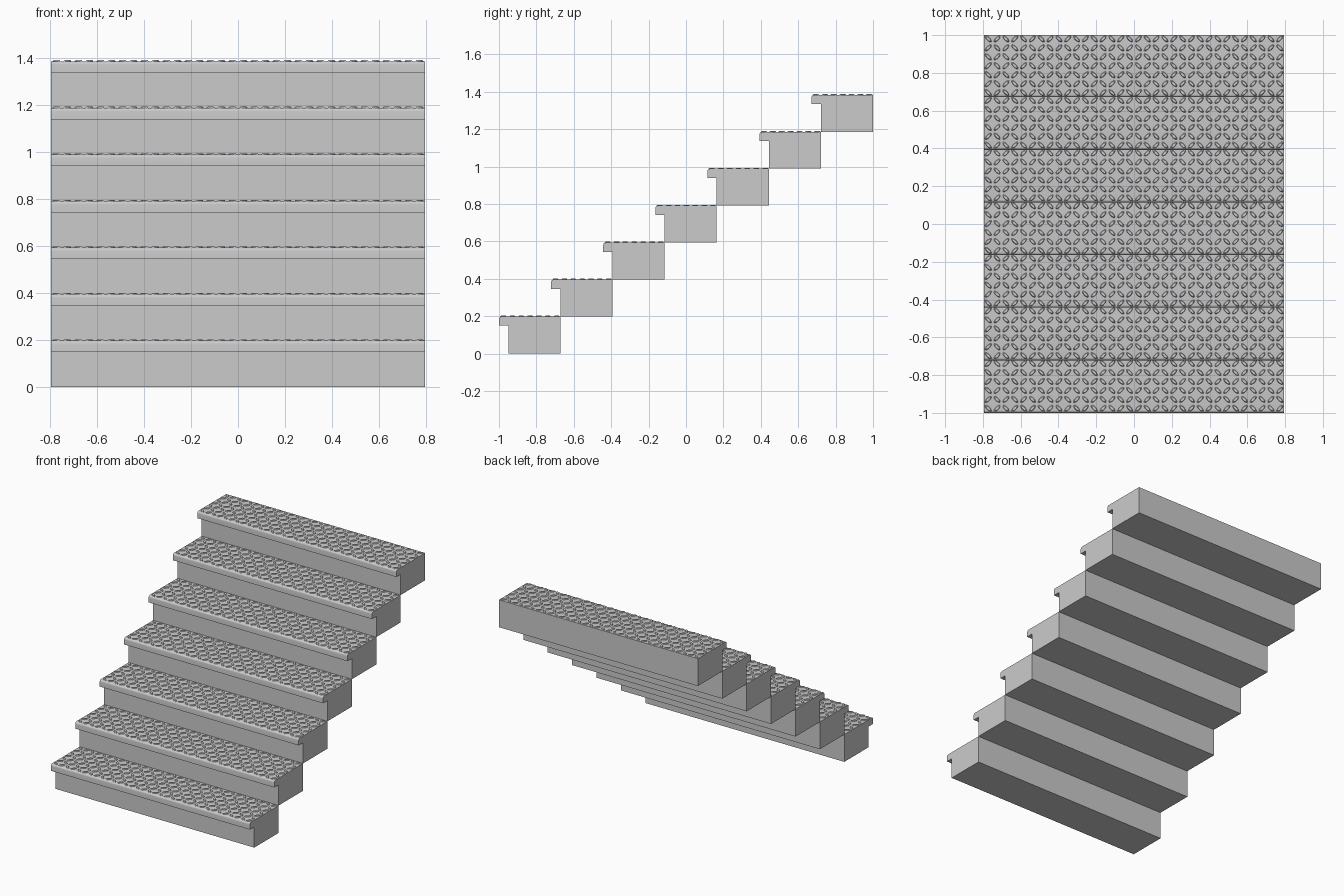
import bpy, bmesh, math
from mathutils import Matrix, Vector

if "Cube" in bpy.data.objects:
    bpy.data.objects.remove(bpy.data.objects["Cube"])

STEPS = 7
HALF_W = 0.795
RUN, RISE = 1.95 / STEPS, 0.1977
NOSE, NOSE_Z, R = 0.05, 0.149, 0.014
STUD_H = 0.005


def make_mesh(name, bm):
    bmesh.ops.recalc_face_normals(bm, faces=bm.faces)
    mesh = bpy.data.meshes.new(name)
    bm.to_mesh(mesh)
    bm.free()
    return mesh


def step_mesh():
    # side profile (y, z): riser block with overhanging rounded nosing
    prof = [(0, 0), (RUN, 0), (RUN, RISE)]
    for i in range(6):
        a = math.pi / 2 * (1 + i / 5)
        prof.append((-NOSE + R + R * math.cos(a), RISE - R + R * math.sin(a)))
    prof += [(-NOSE, NOSE_Z), (0, NOSE_Z)]
    bm = bmesh.new()
    face = bm.faces.new([bm.verts.new((-HALF_W, y, z)) for y, z in prof])
    ext = bmesh.ops.extrude_face_region(bm, geom=[face])
    verts = [v for v in ext["geom"] if isinstance(v, bmesh.types.BMVert)]
    bmesh.ops.translate(bm, verts=verts, vec=(2 * HALF_W, 0, 0))
    return make_mesh("step", bm)


def add_stud(bm, x, y, angle):
    # raised lens with sloped sides and a smaller flat top
    rot = Matrix.Translation((x, y, RISE)) @ Matrix.Rotation(angle, 4, 'Z')
    rings = []
    for scale, z in ((1.0, -0.001), (0.7, STUD_H)):
        ring = []
        for i in range(10):
            a = 2 * math.pi * i / 10
            p = Vector((0.024 * scale * math.cos(a), 0.0095 * scale * math.sin(a), z))
            ring.append(bm.verts.new(rot @ p))
        rings.append(ring)
    low, top = rings
    for i in range(10):
        j = (i + 1) % 10
        bm.faces.new((low[i], low[j], top[j], top[i]))
    bm.faces.new(top)
    bm.faces.new(low[::-1])


def tread_mesh():
    # checkerboard of studs turned alternately left and right
    bm = bmesh.new()
    cols, rows = 34, 7
    y0, y1 = -NOSE + R + 0.01, RUN - 0.02
    for i in range(cols):
        for j in range(rows):
            x = -HALF_W + (i + 0.5) * 2 * HALF_W / cols
            y = y0 + j * (y1 - y0) / (rows - 1)
            add_stud(bm, x, y, math.pi / 4 * (1 if (i + j) % 2 else -1))
    return make_mesh("tread_studs", bm)


# staircase: repeat the step and its tread pattern
step, studs = step_mesh(), tread_mesh()
for k in range(STEPS):
    for name, mesh in (("step", step), ("tread_studs", studs)):
        obj = bpy.data.objects.new(f"{name}_{k + 1}", mesh)
        obj.location = (0, -1 + NOSE + k * RUN, k * RISE)
        bpy.context.collection.objects.link(obj)
        if name == "step":
            bpy.context.view_layer.objects.active = obj
            obj.select_set(True)
bpy.ops.object.shade_smooth_by_angle(angle=math.radians(30))
